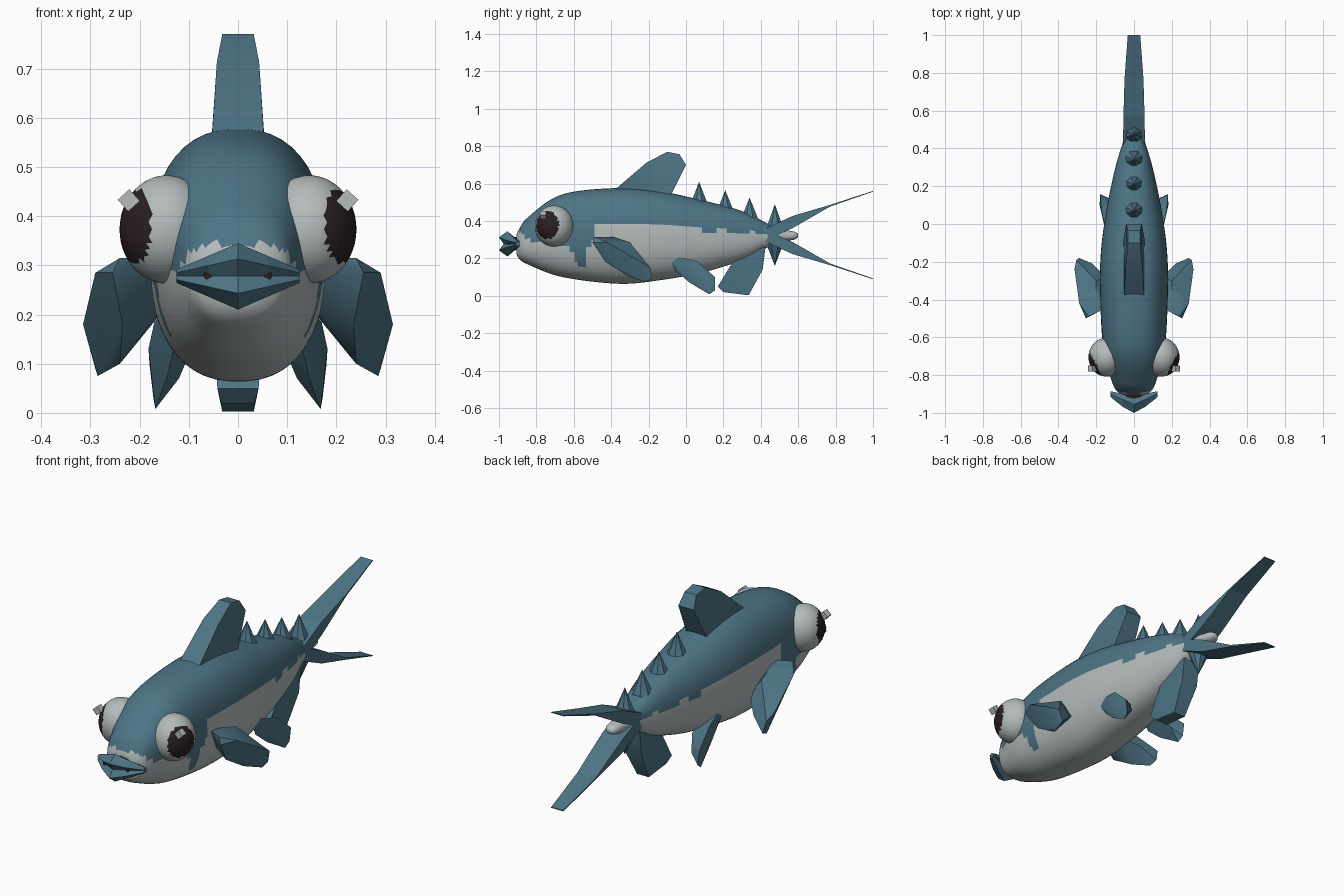
import bpy, bmesh, math
from mathutils import Vector, Matrix

if "Cube" in bpy.data.objects:
    bpy.data.objects.remove(bpy.data.objects["Cube"])


def material(name, rgb):
    m = bpy.data.materials.new(name)
    m.diffuse_color = (*rgb, 1)
    m.use_nodes = True
    m.node_tree.nodes["Principled BSDF"].inputs["Base Color"].default_value = m.diffuse_color
    return m


BLUE = material("slate_blue", (0.075, 0.175, 0.235))
GREY = material("pale_grey", (0.46, 0.50, 0.50))
DARK = material("dark_brown", (0.024, 0.013, 0.014))


def finish(bm, name, mats, smooth=None):
    bmesh.ops.recalc_face_normals(bm, faces=bm.faces)
    me = bpy.data.meshes.new(name)
    bm.to_mesh(me)
    bm.free()
    ob = bpy.data.objects.new(name, me)
    bpy.context.collection.objects.link(ob)
    for m in mats:
        me.materials.append(m)
    if smooth:
        bpy.ops.object.select_all(action='DESELECT')
        ob.select_set(True)
        bpy.context.view_layer.objects.active = ob
        bpy.ops.object.shade_smooth_by_angle(angle=math.radians(smooth))
    return ob


def hull(name, pts, mat=BLUE, smooth=None):
    """Convex solid around a handful of points."""
    bm = bmesh.new()
    for p in pts:
        bm.verts.new(p)
    r = bmesh.ops.convex_hull(bm, input=bm.verts)
    junk = {v for v in r["geom_interior"] if isinstance(v, bmesh.types.BMVert)}
    bmesh.ops.delete(bm, geom=list(junk), context='VERTS')
    return finish(bm, name, [mat], smooth)


def loft(bm, rings):
    """Skin closed rings of points and cap both ends."""
    vs = [[bm.verts.new(p) for p in ring] for ring in rings]
    n = len(vs[0])
    for a, b in zip(vs, vs[1:]):
        for i in range(n):
            j = (i + 1) % n
            bm.faces.new((a[i], a[j], b[j], b[i]))
    bm.faces.new(vs[0])
    bm.faces.new(vs[-1])


def lerp_table(table, x):
    for (x0, v0), (x1, v1) in zip(table, table[1:]):
        if x <= x1:
            return v0 + (v1 - v0) * max(0, (x - x0) / (x1 - x0))
    return table[-1][1]


# Body: stations of (y, top z, bottom z, half width), smoothly interpolated
STATIONS = [Vector(s) for s in (
    (-.905, .33, .22, .05), (-.89, .36, .195, .085), (-.84, .425, .165, .115),
    (-.66, .543, .10, .163), (-.36, .577, .064, .18), (-.14, .56, .083, .175),
    (.07, .515, .12, .147), (.23, .475, .165, .115), (.34, .437, .205, .088),
    (.43, .39, .255, .06), (.52, .355, .29, .04), (.58, .343, .30, .03), (.60, .33, .315, .012))]


def catmull(a, b, c, d, t):
    return 0.5 * (2*b + (c - a)*t + (2*a - 5*b + 4*c - d)*t*t + (3*b - a - 3*c + d)*t**3)


def section(s, n=48, power=2 / 2.35):
    y, top, bot, w = s
    ring = []
    for i in range(n):
        a = math.tau * (i + .5) / n
        c, q = math.cos(a), math.sin(a)
        ring.append((w * math.copysign(abs(c)**power, c), y,
                     (top + bot) / 2 + (top - bot) / 2 * math.copysign(abs(q)**power, q)))
    return ring


rings = []
for k in range(len(STATIONS) - 1):
    P = [STATIONS[min(max(k + o, 0), len(STATIONS) - 1)] for o in (-1, 0, 1, 2)]
    steps = max(2, round((P[2][0] - P[1][0]) / .014))
    rings += [section(catmull(*P, t / steps)) for t in range(steps)]
rings.append(section(STATIONS[-1]))
bm = bmesh.new()
loft(bm, rings)
# Belly line: height below which the body is pale, along y
BELLY = [(-.9, .34), (-.83, .30), (-.63, .27), (-.60, .22), (-.575, .15), (-.545, .14),
         (-.53, .25), (-.50, .30), (-.49, .375), (-.1, .375), (.1, .35), (.43, .33), (.5, .40)]
for f in bm.faces:
    c = f.calc_center_median()
    wave = .006 * math.sin(c.y * 40)
    f.material_index = int(c.z < lerp_table(BELLY, c.y) + wave)
finish(bm, "body", [BLUE, GREY], 50)

# Mouth interior
bm = bmesh.new()
bmesh.ops.create_cone(bm, cap_ends=True, segments=12, radius1=1, radius2=1, depth=.09,
                      matrix=Matrix.Translation((0, -.905, .28)) @ Matrix.Diagonal((.07, 1, .035, 1))
                      @ Matrix.Rotation(math.pi / 2, 4, 'X'))
finish(bm, "mouth", [DARK])

# Lips: a notched section swept across x, swept back and thinned at the corners
LIP = [(0, .035), (.045, .067), (.08, .035), (.065, 0), (.08, -.035), (.045, -.068), (0, -.035), (.025, 0)]
bm = bmesh.new()
loft(bm, [[(x, -1 + .085 * (abs(x) / .125)**1.3 + dy * (1 - .65 * (abs(x) / .125)**2),
            .278 + dz * (1 - .8 * abs(x) / .125)) for dy, dz in LIP]
          for x in (-.125, -.11, -.06, 0, .06, .11, .125)])
finish(bm, "lips", [BLUE])

# Middle fins: side outline of (y, z, half thickness)
DORSAL = [(-.40, .55, .04), (-.37, .575, .052), (-.21, .713, .043), (-.10, .77, .032), (-.035, .757, .032),
          (0, .70, .042), (-.08, .54, .055), (-.10, .50, .055)]
ANAL = [(.28, .23, .05), (.17, .05, .042), (.20, .02, .034), (.335, .003, .032),
        (.41, .14, .045), (.425, .26, .045)]
for name, outline in (("dorsal_fin", DORSAL), ("anal_fin", ANAL)):
    hull(name, [(s * w, y, z) for y, z, w in outline for s in (-1, 1)], smooth=35)

# Back spikes, plus one below the tail root
for i, (y, tip, base) in enumerate(((.07, .61, .49), (.21, .565, .45), (.34, .525, .41),
                                    (.475, .49, .36), (.475, .16, .28))):
    ring = [(.053 * math.cos(a), y + .05 * math.sin(a), base)
            for a in (math.tau * (k + .5) / 8 for k in range(8))]
    hull(f"spike_{i + 1}", ring + [(0, y, tip)])

# Tail prongs: (y, upper z, lower z, half width), mirrored about z = .325
PRONG = [(.42, .358, .295, .058), (.57, .427, .362, .056), (.77, .486, .477, .05), (1, .561, .557, .033)]
for name, s in (("upper_tail_prong", 1), ("lower_tail_prong", -1)):
    bm = bmesh.new()
    loft(bm, [[(x, y, .325 + s * (z - .325)) for x, z in ((-w, a), (w, a), (w, b), (-w, b))]
              for y, a, b, w in PRONG])
    finish(bm, name, [BLUE])

# Paired fins
PECTORAL = [(.16, -.45, .315), (.15, -.40, .22), (.24, -.49, .315), (.255, -.50, .285), (.29, -.42, .285),
            (.20, -.39, .315), (.20, -.30, .285), (.315, -.24, .18), (.305, -.19, .15), (.29, -.18, .09),
            (.285, -.22, .075), (.24, -.30, .10), (.235, -.43, .18), (.15, -.28, .21), (.22, -.21, .15)]
VENTRAL = [(.11, -.06, .20), (.14, -.085, .185), (.15, -.03, .205), (.17, .06, .185), (.182, .10, .13),
           (.18, .155, .10), (.172, .155, .03), (.168, .125, .008), (.145, .02, .07), (.13, -.05, .13),
           (.09, .02, .16), (.12, .13, .07), (.09, .08, .14)]

# Eyes: pale balls with a dark cap facing outward and slightly forward
for side, s in (("left", 1), ("right", -1)):
    hull(f"{side}_pectoral_fin", [(s * x, y, z) for x, y, z in PECTORAL], smooth=35)
    hull(f"{side}_ventral_fin", [(s * x, y, z) for x, y, z in VENTRAL], smooth=35)

    bm = bmesh.new()
    bmesh.ops.create_icosphere(bm, subdivisions=4, radius=1)
    look = Vector((s * .87, -.48, .06)).normalized()
    for f in bm.faces:
        f.material_index = int(f.calc_center_median().normalized().dot(look) > math.cos(math.radians(43)))
    bm.transform(Matrix.Translation((s * .145, -.705, .373)) @ Matrix.Diagonal((.096, .103, .11, 1)))
    finish(bm, f"{side}_eye", [GREY, DARK], 60)

    # Eye glint
    bm = bmesh.new()
    bmesh.ops.create_cube(bm, size=.032, matrix=Matrix.Translation((s * .222, -.765, .432))
                          @ Matrix.Rotation(s * math.radians(42), 4, 'Y'))
    finish(bm, f"{side}_eye_glint", [GREY])
